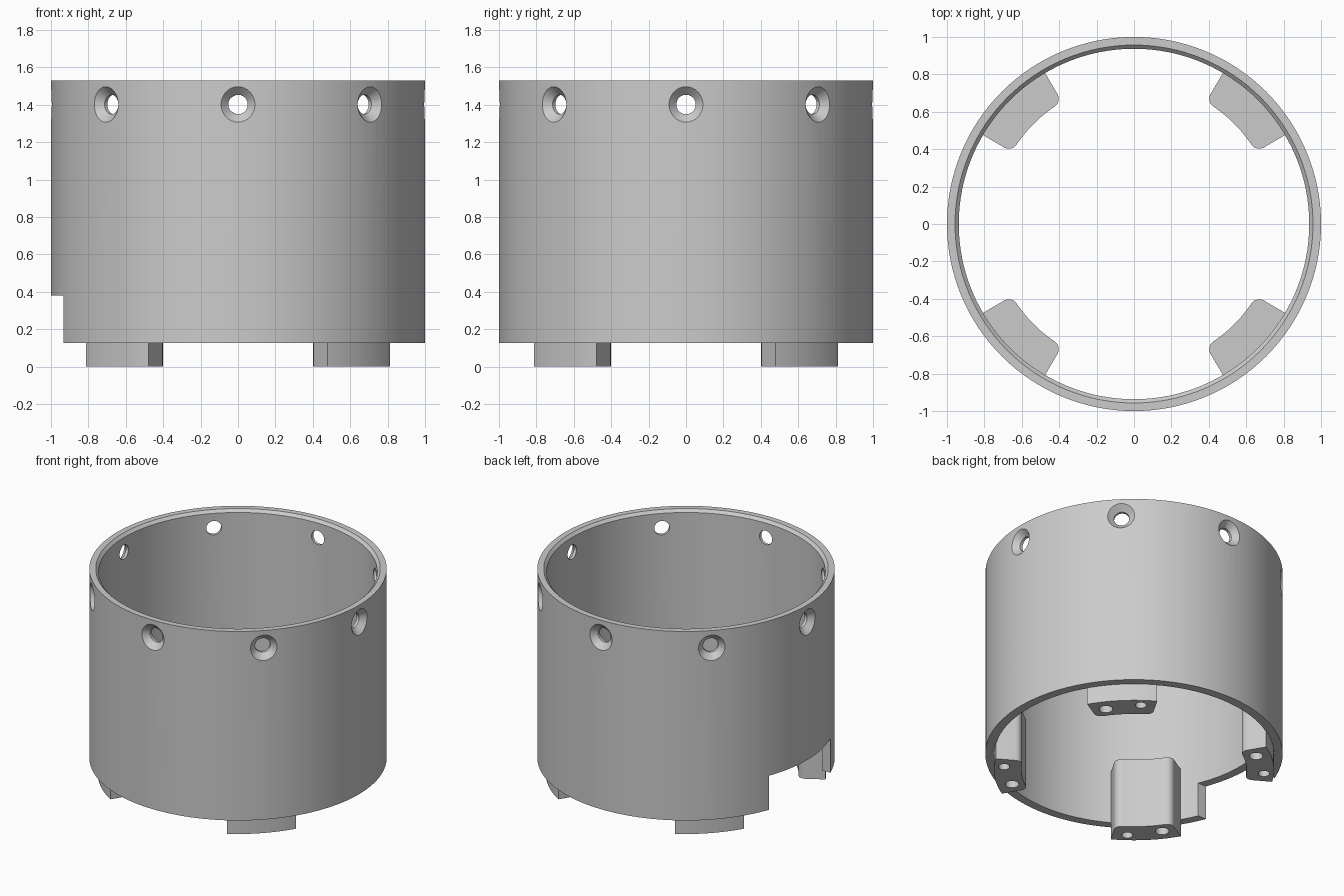
import bpy, bmesh
from math import sin, cos, radians, pi
from mathutils import Matrix, Vector

if "Cube" in bpy.data.objects:
    bpy.data.objects.remove(bpy.data.objects["Cube"])

SEGMENTS = 128
BASE_Z, TOP_Z = 0.127, 1.53
INNER_R = 0.937

grey = bpy.data.materials.new("plain grey")
grey.use_nodes = True
grey.diffuse_color = (0.6, 0.6, 0.6, 1)
grey.node_tree.nodes["Principled BSDF"].inputs["Base Color"].default_value = (0.6, 0.6, 0.6, 1)


def make_object(name, bm):
    bmesh.ops.recalc_face_normals(bm, faces=bm.faces[:])
    mesh = bpy.data.meshes.new(name)
    bm.to_mesh(mesh)
    bm.free()
    mesh.materials.append(grey)
    obj = bpy.data.objects.new(name, mesh)
    bpy.context.collection.objects.link(obj)
    return obj


def lathe(name, profile, segments=SEGMENTS):
    """Revolve a closed (radius, z) loop around z."""
    bm = bmesh.new()
    rings = []
    for i in range(segments):
        a = 2 * pi * i / segments
        rings.append([bm.verts.new((r * cos(a), r * sin(a), z)) for r, z in profile])
    n = len(profile)
    for i in range(segments):
        here, after = rings[i], rings[(i + 1) % segments]
        for j in range(n):
            k = (j + 1) % n
            bm.faces.new((here[j], after[j], after[k], here[k]))
    return make_object(name, bm)


def add_cone(bm, r1, r2, depth, matrix):
    bmesh.ops.create_cone(bm, cap_ends=True, segments=32, radius1=r1,
                          radius2=r2, depth=depth, matrix=matrix)


def cut(obj, cutter):
    """Subtract the cutter, bake the result and drop the cutter."""
    cutter.hide_render = True
    mod = obj.modifiers.new("cut", "BOOLEAN")
    mod.operation, mod.solver, mod.object = "DIFFERENCE", "EXACT", cutter
    graph = bpy.context.evaluated_depsgraph_get()
    baked = bpy.data.meshes.new_from_object(obj.evaluated_get(graph))
    obj.modifiers.clear()
    obj.data = baked
    bpy.data.objects.remove(cutter)


def smooth(obj):
    bpy.ops.object.select_all(action="DESELECT")
    obj.select_set(True)
    bpy.context.view_layer.objects.active = obj
    bpy.ops.object.shade_smooth_by_angle(angle=radians(30))


# Cylinder wall with a chamfered inner top edge
wall = lathe("cylinder_wall", [(INNER_R, BASE_Z), (1, BASE_Z), (1, TOP_Z),
                               (0.957, TOP_Z), (INNER_R, TOP_Z - 0.02)])

# Rectangular notch at the lower edge of the right side
bm = bmesh.new()
bmesh.ops.create_cube(bm, size=1, matrix=Matrix.Translation((-1, 0, 0.18))
                      @ Matrix.Diagonal((0.5, 0.72, 0.4, 1)))
cut(wall, make_object("notch_cutter", bm))

# Eight countersunk screw holes near the top
bore, sink = bmesh.new(), bmesh.new()
for i in range(8):
    turn = (Matrix.Rotation(i * pi / 4, 4, "Z") @ Matrix.Translation((0, 0, 1.402))
            @ Matrix.Rotation(pi / 2, 4, "Y"))
    add_cone(bore, 0.052, 0.052, 0.3, turn @ Matrix.Translation((0, 0, 0.95)))
    add_cone(sink, 0.052, 0.136, 0.084, turn @ Matrix.Translation((0, 0, 0.999)))
cut(wall, make_object("bore_cutter", bore))
cut(wall, make_object("countersink_cutter", sink))
smooth(wall)


def polar(radius, degrees, z=0):
    return Vector((radius * cos(radians(degrees)), radius * sin(radians(degrees)), z))


def mounting_foot(name, angle):
    """Curved block with rounded inner corners and two blind holes below."""
    half, steps, r_in, r_out, top = 14.5, 12, 0.758, 0.942, 0.52
    sweep = [-half + 2 * half * i / steps for i in range(steps + 1)]
    outline = [polar(r_out, a) for a in sweep] + [polar(r_in, a) for a in reversed(sweep)]
    bm = bmesh.new()
    face = bm.faces.new([bm.verts.new(p) for p in outline])
    up = bmesh.ops.extrude_face_region(bm, geom=[face])["geom"]
    bmesh.ops.translate(bm, vec=(0, 0, top), verts=[v for v in up if isinstance(v, bmesh.types.BMVert)])
    corners = [polar(r_in, -half), polar(r_in, half)]
    # Keep only the corner points on the inner arc so the rounding has room
    spare = [e for e in bm.edges if abs(e.verts[0].co.z - e.verts[1].co.z) > 0.1
             and e.verts[0].co.xy.length < 0.8
             and any(0.001 < (e.verts[0].co.xy - c.xy).length < 0.06 for c in corners)]
    bmesh.ops.dissolve_edges(bm, edges=spare, use_verts=True)
    edges = [e for e in bm.edges if abs(e.verts[0].co.z - e.verts[1].co.z) > 0.1
             and any((e.verts[0].co.xy - c.xy).length < 0.001 for c in corners)]
    bmesh.ops.bevel(bm, geom=edges, offset=0.048, segments=6, profile=0.5, affect="EDGES")
    foot = make_object(name, bm)

    holes = bmesh.new()
    for radius, offset, size in ((0.842, -8, 0.046), (0.875, 8, 0.038)):
        add_cone(holes, size, size, 0.6, Matrix.Translation(polar(radius, offset, 0.05)))
    cut(foot, make_object("foot_hole_cutter", holes))
    foot.data.transform(Matrix.Rotation(radians(angle), 4, "Z"))
    smooth(foot)


# Four feet inside the lower edge
for name, angle in (("back_left_foot", 45), ("back_right_foot", 135),
                    ("front_right_foot", 225), ("front_left_foot", 315)):
    mounting_foot(name, angle)
